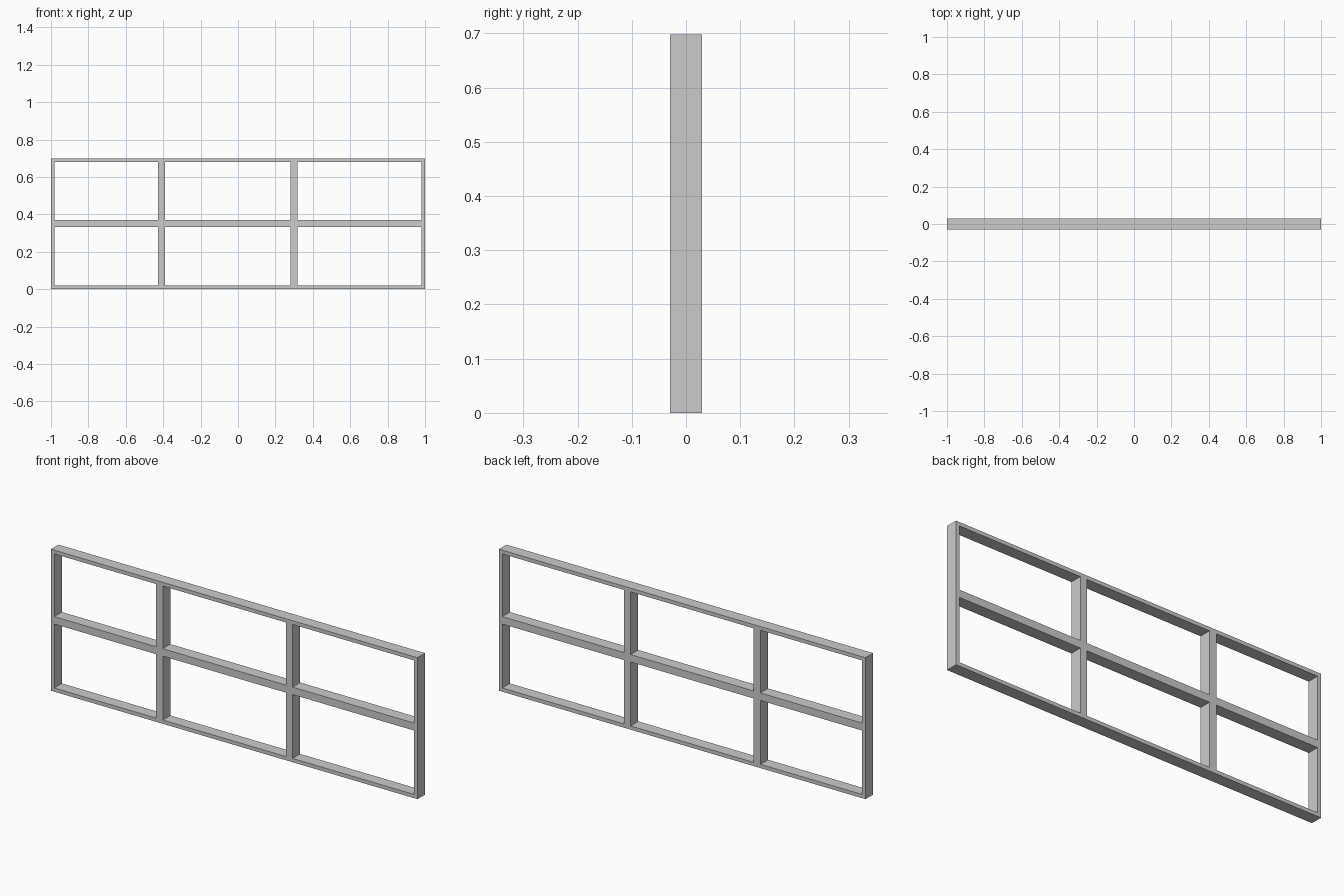
import bpy, bmesh

if "Cube" in bpy.data.objects:
    bpy.data.objects.remove(bpy.data.objects["Cube"])

HALF_DEPTH = 0.0295
EDGE = 0.0185            # outer frame bar thickness
BAR = 0.037              # inner bar thickness
WIDTH, HEIGHT = 2.0, 0.698


def breaks(start, end, centres):
    """Bar edges along one axis: odd-numbered intervals are openings."""
    vals = [start, start + EDGE]
    for c in centres:
        vals += [c - BAR / 2, c + BAR / 2]
    return vals + [end - EDGE, end]


xs = breaks(-WIDTH / 2, WIDTH / 2, [-0.408, 0.30])
zs = breaks(0, HEIGHT, [0.352])

# Flat lattice of bars, leaving the six openings empty
bm = bmesh.new()
grid = [[bm.verts.new((x, -HALF_DEPTH, z)) for z in zs] for x in xs]
for i in range(len(xs) - 1):
    for j in range(len(zs) - 1):
        if i % 2 and j % 2:
            continue
        bm.faces.new((grid[i][j], grid[i + 1][j], grid[i + 1][j + 1], grid[i][j + 1]))

# Give the lattice its depth
front = bm.faces[:]
result = bmesh.ops.extrude_face_region(bm, geom=front, use_keep_orig=True)
verts = [g for g in result["geom"] if isinstance(g, bmesh.types.BMVert)]
bmesh.ops.translate(bm, verts=verts, vec=(0, 2 * HALF_DEPTH, 0))
bmesh.ops.recalc_face_normals(bm, faces=bm.faces[:])

mesh = bpy.data.meshes.new("window_frame")
bm.to_mesh(mesh)
bm.free()
frame = bpy.data.objects.new("window_frame", mesh)
bpy.context.collection.objects.link(frame)
